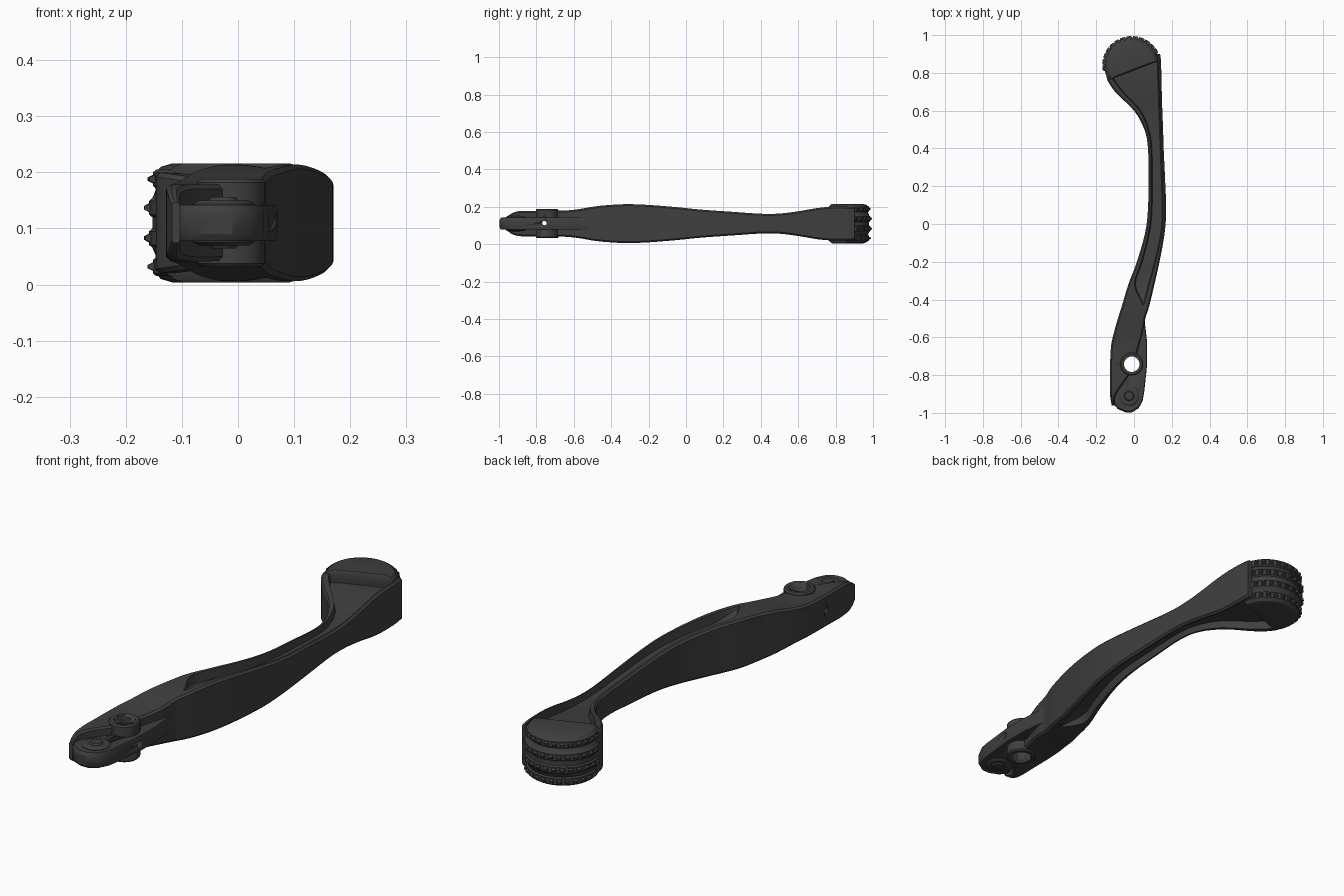
import bpy, bmesh, math
from mathutils import Vector

if "Cube" in bpy.data.objects:
    bpy.data.objects.remove(bpy.data.objects["Cube"])

ZC = 0.11  # mid height of the lever

mat = bpy.data.materials.new("dark grey")
mat.diffuse_color = (0.05, 0.05, 0.05, 1)
mat.use_nodes = True
mat.node_tree.nodes["Principled BSDF"].inputs["Base Color"].default_value = mat.diffuse_color


def finish(name, bm, angle=30):
    bmesh.ops.recalc_face_normals(bm, faces=bm.faces)
    me = bpy.data.meshes.new(name)
    bm.to_mesh(me)
    bm.free()
    ob = bpy.data.objects.new(name, me)
    bpy.context.collection.objects.link(ob)
    me.materials.append(mat)
    bpy.ops.object.select_all(action='DESELECT')
    ob.select_set(True)
    bpy.context.view_layer.objects.active = ob
    bpy.ops.object.shade_smooth_by_angle(angle=math.radians(angle))
    return ob


def loft(name, rings, angle=30):
    bm = bmesh.new()
    vs = [[bm.verts.new(p) for p in r] for r in rings]
    n = len(rings[0])
    for a, b in zip(vs, vs[1:]):
        for i in range(n):
            j = (i + 1) % n
            bm.faces.new((a[i], a[j], b[j], b[i]))
    bm.faces.new(vs[0][::-1])
    bm.faces.new(vs[-1])
    return finish(name, bm, angle)


def lathe(name, x, y, prof, seg=32):
    return loft(name, [[(x + r * math.cos(2 * math.pi * i / seg), y + r * math.sin(2 * math.pi * i / seg), z)
                        for i in range(seg)] for r, z in prof])


def cut(ob, cutter):
    m = ob.modifiers.new("cut", 'BOOLEAN')
    m.operation = 'DIFFERENCE'
    m.solver = 'EXACT'
    m.object = cutter
    bpy.ops.object.select_all(action='DESELECT')
    ob.select_set(True)
    bpy.context.view_layer.objects.active = ob
    bpy.ops.object.modifier_apply(modifier=m.name)


# arm stations: y, left x, right x, half height, pocket left, pocket right, pocket depth
ST = [
    (-.96, -.118, -.103, .036, -.11, -.11, 0),
    (-.90, -.127, -.095, .066, -.11, -.11, 0),
    (-.77, -.127, -.010, .068, -.06, -.06, 0),
    (-.65, -.122, .025, .070, -.03, -.03, 0),
    (-.57, -.105, .048, .078, 0, 0, 0),
    (-.50, -.085, .060, .090, .02, .02, 0),
    (-.43, -.063, .082, .098, .045, .052, 0),
    (-.32, -.030, .108, .104, .002, .082, .035),
    (-.20, .015, .135, .100, .038, .115, .038),
    (-.05, .058, .162, .088, .076, .147, .036),
    (.08, .074, .170, .075, .090, .155, .032),
    (.25, .076, .164, .063, .091, .150, .028),
    (.40, .074, .157, .053, .089, .144, .024),
    (.50, .055, .154, .054, .073, .141, .025),
    (.60, .000, .150, .066, .030, .137, .030),
    (.70, -.100, .147, .083, -.062, .134, .035),
    (.78, -.146, .145, .090, -.115, .131, .035),
    (.86, -.130, .143, .090, -.100, .128, .035),
    (.90, -.090, .138, .088, -.070, .120, .035),
]


def section(s):
    y, xl, xr, h, pl, pr, d = s
    c = min(.008, .3 * (xr - xl))
    pr = max(pl, pr)
    k = min(.006, .3 * (pr - pl))
    d = max(d, 0)
    top = [(xl, h - c), (xl + c, h), (pl, h), (pl + k, h - d),
           (pr - k, h - d), (pr, h), (xr - c, h), (xr, h - c)]
    return [(x, y, ZC + z) for x, z in top] + [(x, y, ZC - z) for x, z in reversed(top)]


def spline(st, sub):
    out = []
    for i in range(len(st) - 1):
        p = [st[max(0, min(len(st) - 1, i + k))] for k in (-1, 0, 1, 2)]
        for j in range(sub):
            t = j / sub
            out.append([.5 * (2 * b + (c - a) * t + (2 * a - 5 * b + 4 * c - d) * t * t
                              + (3 * b - a - 3 * c + d) * t ** 3) for a, b, c, d in zip(*p)])
    return out + [list(st[-1])]


arm = loft("lever_arm", [section(s) for s in spline(ST, 4)], 25)

# thin pivot plate with a rounded end
outline = [(-.05, -.48), (-.105, -.6), (-.125, -.72), (-.127, -.9), (-.115, -.945), (-.085, -.98),
           (-.045, -.997), (-.01, -.997), (.025, -.975), (.046, -.935), (.054, -.89),
           (.07, -.74), (.07, -.63), (.055, -.5)]


def grown(s, z):
    return [(-.03 + (x + .03) * s, -.74 + (y + .74) * s, z) for x, y in outline]


plate = loft("pivot_plate", [grown(.97, .078), grown(1, .09), grown(1, .13), grown(.97, .142)])

# pivot boss and end pad
boss = lathe("pivot_boss", -.012, -.742, [(.055, .032), (.061, .038), (.061, .182), (.055, .188)])
pad = lathe("end_pad", -.026, -.91, [(.022, .064), (.026, .07), (.045, .07), (.055, .076), (.055, .144),
                                     (.045, .15), (.026, .15), (.022, .156)])

# pivot hole and small cross hole
bore = lathe("bore_cutter", -.012, -.742, [(.041, -.1), (.041, .4)])
pin = lathe("pin_cutter", 0, 0, [(.012, -.4), (.012, .4)], 16)
pin.rotation_euler = (0, math.pi / 2, 0)
pin.location = (0, -.757, ZC + .003)
bpy.context.view_layer.update()
for part in (arm, plate, boss):
    cut(part, bore)
    cut(part, pin)
for c in (bore, pin):
    bpy.data.objects.remove(c, do_unlink=True)

# rounded head with a flat chord facing the arm
HX, HY, RX, RY = -.012, .842, .146, .143


def head_pt(a, s, z):
    return (HX + RX * s * math.cos(a), HY + RY * s * math.sin(a), z)


def head_ring(s, z):
    return [head_pt(math.radians(8 + 207 * i / 36), s, z) for i in range(37)]


def barrel(dz):
    return 1 - 9 * dz * dz


prof = [(.72, -.106), (.86, -.1), (.92, -.09)]
for zc in (-.078, -.027, .027, .078):  # four raised tread bands
    b = barrel(zc)
    prof += [(b - .03, zc - .017), (b + .01, zc - .012), (b + .01, zc + .012), (b - .03, zc + .017)]
prof += [(.92, .09), (.86, .1), (.72, .106)]
loft("head", [head_ring(s, ZC + z) for s, z in prof], 30)

# small pointed teeth along each tread band
bm = bmesh.new()
for row, zc in enumerate((-.078, -.027, .027, .078)):
    b = barrel(zc)
    for i in range(13):
        a = math.radians(28 + 13 * i + (5 if row % 2 else 0))
        w, z = .085, ZC + zc
        base = [bm.verts.new(head_pt(a + da, b - .03, z + dz))
                for da, dz in ((-w, -.011), (w, -.011), (w, .011), (-w, .011))]
        tip = [bm.verts.new(head_pt(a + da, b + .075, z + dz))
               for da, dz in ((-w * .5, -.003), (w * .5, -.003), (w * .5, .003), (-w * .5, .003))]
        for k in range(4):
            j = (k + 1) % 4
            bm.faces.new((base[k], base[j], tip[j], tip[k]))
        bm.faces.new(tip)
        bm.faces.new(base[::-1])
finish("head_teeth", bm, 20)
